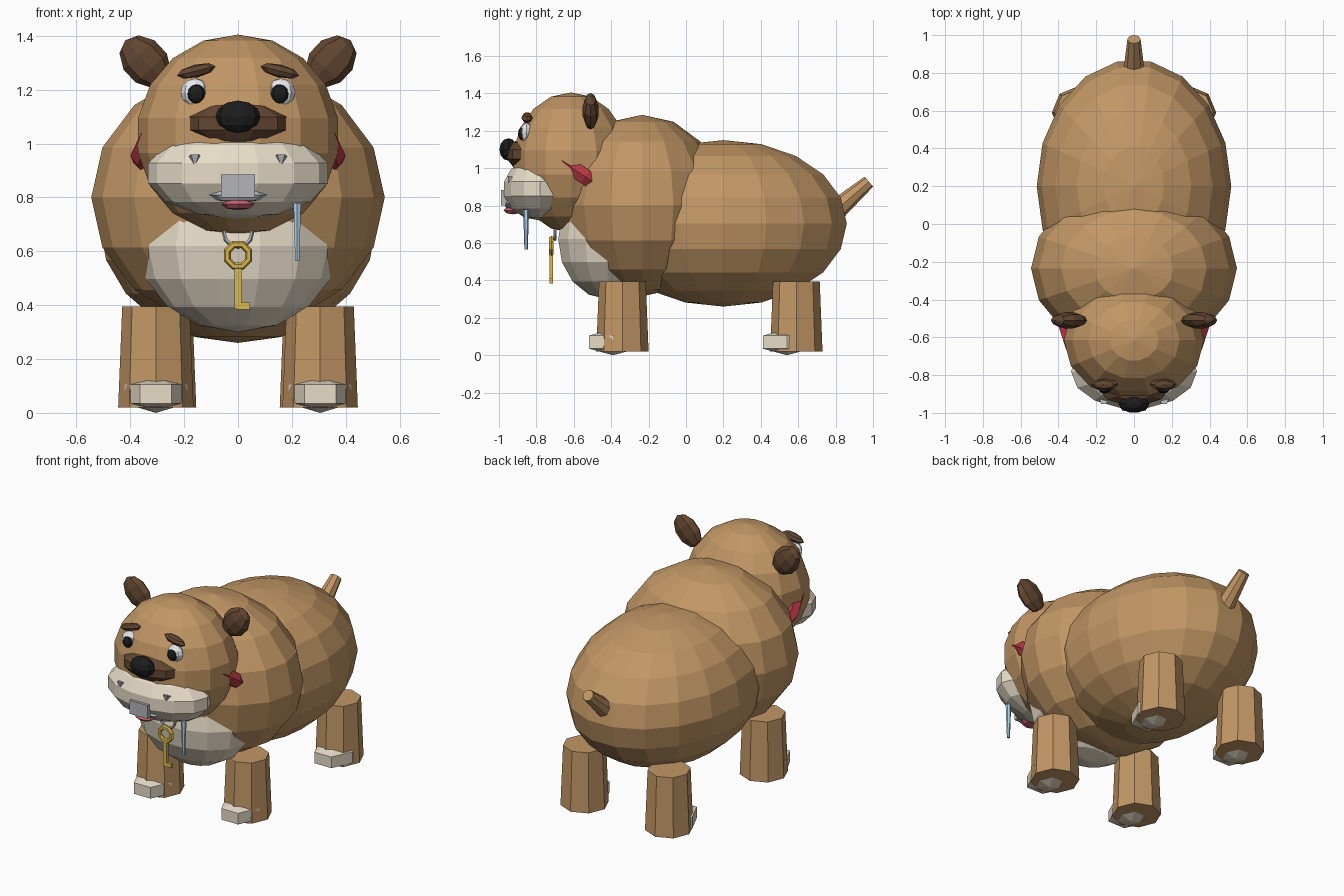
import bpy, bmesh, math
from mathutils import Matrix, Vector, Euler

if "Cube" in bpy.data.objects:
    bpy.data.objects.remove(bpy.data.objects["Cube"])

mats = {}
COLORS = {
    "tan": (0.54, 0.31, 0.13), "cream": (0.80, 0.72, 0.58), "dark_brown": (0.12, 0.06, 0.03),
    "black": (0.012, 0.012, 0.012), "red": (0.50, 0.04, 0.06), "pink": (0.60, 0.12, 0.16),
    "gold": (0.70, 0.48, 0.07), "silver": (0.45, 0.46, 0.48), "white": (0.80, 0.82, 0.85),
    "water": (0.45, 0.65, 0.82),
}
for n, c in COLORS.items():
    mats[n] = bpy.data.materials.new(n)
    mats[n].diffuse_color = (*c, 1)


def finish(name, bm, color):
    bmesh.ops.recalc_face_normals(bm, faces=bm.faces)
    me = bpy.data.meshes.new(name)
    bm.to_mesh(me)
    bm.free()
    me.materials.append(mats[color])
    ob = bpy.data.objects.new(name, me)
    bpy.context.collection.objects.link(ob)
    return ob


def ball(name, color, loc, rad, seg=8, rings=6, rot=(0, 0, 0)):
    bm = bmesh.new()
    bmesh.ops.create_uvsphere(bm, u_segments=seg, v_segments=rings, radius=1)
    # keep a column of vertices on the x axis
    eq = max(v.co.xy.length for v in bm.verts)
    if max(v.co.x for v in bm.verts) < eq * 0.999:
        bm.transform(Matrix.Rotation(math.pi / 2, 4, 'Z'))
    bm.transform(Matrix.LocRotScale(Vector(loc), Euler(rot), Vector(rad)))
    return finish(name, bm, color)


def rod(name, color, a, b, r1, r2, seg=8, turn=0.0):
    a, b = Vector(a), Vector(b)
    bm = bmesh.new()
    bmesh.ops.create_cone(bm, cap_ends=True, segments=seg, radius1=r1, radius2=r2,
                          depth=(b - a).length)
    q = Vector((0, 0, 1)).rotation_difference(b - a).to_matrix().to_4x4()
    bm.transform(Matrix.Translation((a + b) / 2) @ q @ Matrix.Rotation(turn, 4, 'Z'))
    return finish(name, bm, color)


def box(name, color, loc, size):
    bm = bmesh.new()
    bmesh.ops.create_cube(bm, size=1)
    bm.transform(Matrix.LocRotScale(Vector(loc), None, Vector(size)))
    return finish(name, bm, color)


def ring(name, color, loc, major, minor, seg, mseg, rot, scale=(1, 1, 1)):
    bm = bmesh.new()
    rows = []
    for i in range(seg):
        a = 2 * math.pi * i / seg
        row = []
        for j in range(mseg):
            b = 2 * math.pi * j / mseg
            r = major + minor * math.cos(b)
            row.append(bm.verts.new((r * math.cos(a), r * math.sin(a), minor * math.sin(b))))
        rows.append(row)
    for i in range(seg):
        p, q = rows[i], rows[(i + 1) % seg]
        for j in range(mseg):
            k = (j + 1) % mseg
            bm.faces.new((p[j], q[j], q[k], p[k]))
    bm.transform(Matrix.LocRotScale(Vector(loc), Euler(rot), Vector(scale)))
    return finish(name, bm, color)


# Torso and head masses
ball("body", "tan", (0, 0.20, 0.705), (0.515, 0.67, 0.445), 18, 10)
ball("shoulders", "tan", (0, -0.235, 0.80), (0.545, 0.44, 0.485), 16, 8)
ball("chest_patch", "cream", (0, -0.42, 0.62), (0.37, 0.27, 0.32), 14, 8)
ball("head", "tan", (0, -0.615, 1.03), (0.377, 0.32, 0.375), 14, 9)
ball("muzzle", "cream", (0, -0.78, 0.89), (0.342, 0.203, 0.17), 14, 7)
ball("snout", "dark_brown", (0, -0.88, 1.075), (0.19, 0.085, 0.08), 10, 5)
ball("nose", "black", (0, -0.95, 1.10), (0.083, 0.05, 0.06), 10, 6)
rod("tail", "tan", (0, 0.795, 0.77), (0, 0.978, 0.928), 0.058, 0.035)

# Mouth
ball("lower_lip", "silver", (0, -0.93, 0.81), (0.115, 0.045, 0.03), 8, 4)
box("front_tooth", "silver", (0, -0.955, 0.842), (0.125, 0.07, 0.085))
ball("tongue", "pink", (0, -0.925, 0.775), (0.062, 0.05, 0.022), 8, 4)
rod("drool", "water", (0.22, -0.855, 0.565), (0.22, -0.855, 0.78), 0.009, 0.016, 6)

# Collar, mostly sunk into the neck, with ring and key
ring("collar", "red", (0, -0.54, 0.955), 0.345, 0.055, 14, 6, (-0.6, 0, 0), (1, 0.85, 0.85))
up = (math.pi / 2, 0, 0)
ring("collar_ring", "silver", (0, -0.70, 0.67), 0.052, 0.008, 12, 5, up)
ring("key_bow", "gold", (0, -0.72, 0.585), 0.043, 0.014, 8, 6, (math.pi / 2, math.pi / 8, 0))
box("key_shaft", "gold", (0, -0.72, 0.465), (0.025, 0.018, 0.16))
box("key_bit", "gold", (0.022, -0.72, 0.397), (0.045, 0.018, 0.026))

# Mirrored parts
for s, side in ((-1, "left"), (1, "right")):
    ball(side + "_ear", "dark_brown", (s * 0.345, -0.51, 1.305), (0.083, 0.045, 0.108),
         8, 5, (0, s * 0.75, 0))
    ball(side + "_eye", "white", (s * 0.16, -0.852, 1.19), (0.053, 0.035, 0.052), 8, 6)
    ball(side + "_pupil", "black", (s * 0.155, -0.876, 1.185), (0.034, 0.022, 0.036), 8, 6)
    ball(side + "_brow", "dark_brown", (s * 0.155, -0.85, 1.27), (0.074, 0.03, 0.024),
         8, 4, (0, s * 0.24, 0))
    rod(side + "_tooth", "silver", (s * 0.16, -0.945, 0.915), (s * 0.16, -0.935, 0.955),
        0.002, 0.024, 5)
    for end, x, y in (("front", 0.305, -0.34), ("back", 0.295, 0.59)):
        rod(f"{end}_{side}_leg", "tan", (s * x, y, 0.02), (s * x, y, 0.395), 0.14, 0.125, 8)
        ball(f"{end}_{side}_paw", "cream", (s * 0.305, y - 0.05, 0.07), (0.135, 0.172, 0.07), 6, 3)

for m in bpy.data.materials:
    if m.users and not m.is_grease_pencil:
        m.use_nodes = True
        m.node_tree.nodes["Principled BSDF"].inputs["Base Color"].default_value = m.diffuse_color
